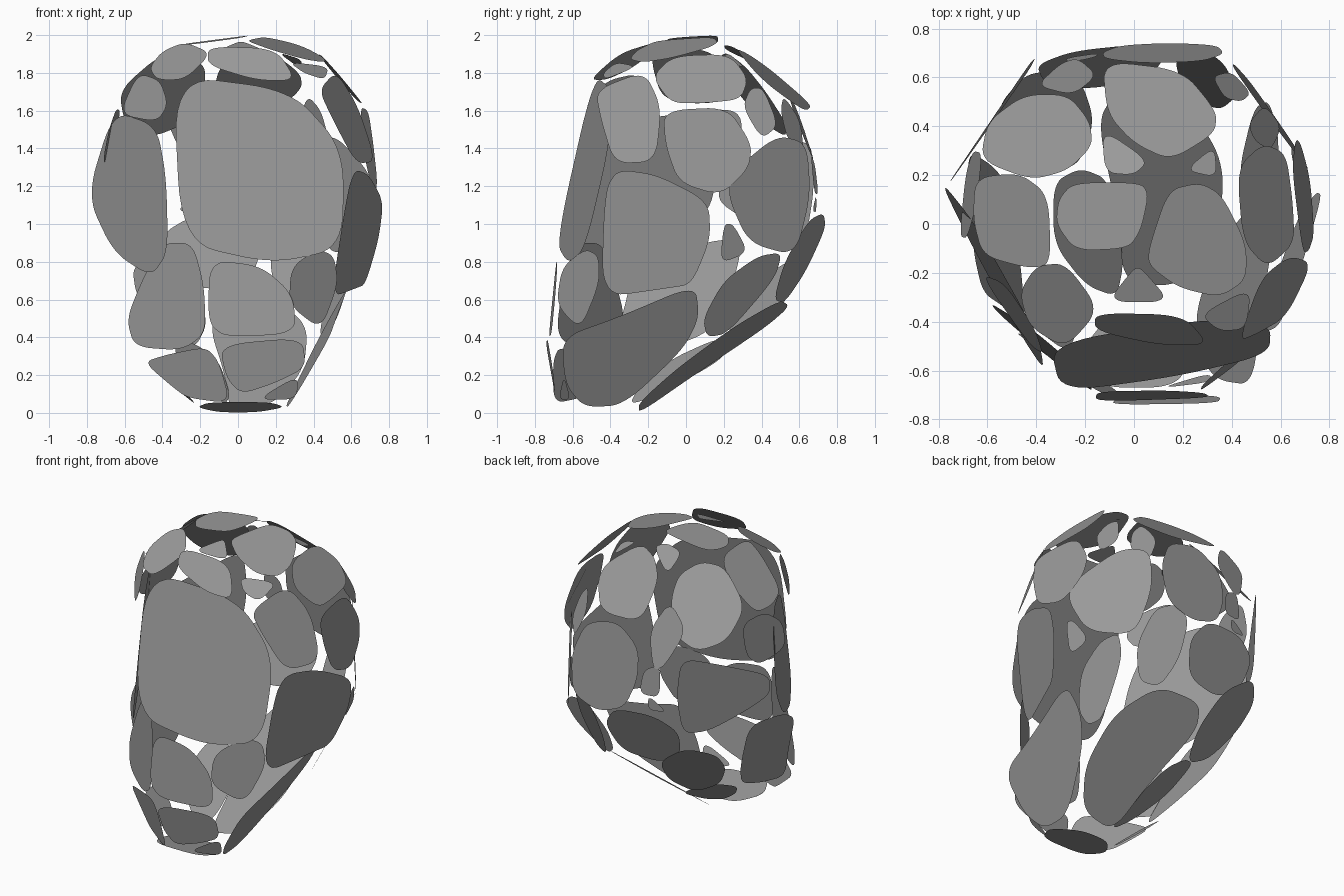
import bpy, bmesh
from mathutils import Vector

CENTRE = Vector((0, 0, 1))
grey = bpy.data.materials.new("plate_grey")
grey.diffuse_color = (0.32, 0.32, 0.32, 1)
# how a 2D outline plus depth maps to space for each drawing direction
VIEWS = {"front": lambda u, v, d: Vector((u, d, v)),
         "side": lambda u, v, d: Vector((d, u, v)),
         "top": lambda u, v, d: Vector((u, v, d))}


def rounded(corners, reach=0.38, steps=8):
    """Round every corner of a polygon with a quadratic curve."""
    pts = [Vector(c) for c in corners]
    out = []
    for i, p in enumerate(pts):
        a = p.lerp(pts[i - 1], reach)
        b = p.lerp(pts[(i + 1) % len(pts)], reach)
        for k in range(steps + 1):
            t = k / steps
            out.append(a * (1 - t) ** 2 + p * 2 * t * (1 - t) + b * t * t)
    return out


def plate(name, view, depth, tilt_u, tilt_v, *corners):
    """Flat rounded plate: outline in one view, lying on a tilted plane."""
    cu = (min(c[0] for c in corners) + max(c[0] for c in corners)) / 2
    cv = (min(c[1] for c in corners) + max(c[1] for c in corners)) / 2
    bm = bmesh.new()
    vs = [bm.verts.new(VIEWS[view](p.x, p.y, depth + tilt_u * (p.x - cu) + tilt_v * (p.y - cv)))
          for p in rounded(corners)]
    face = bm.faces.new(vs)
    face.normal_update()
    if face.normal.dot(face.calc_center_median() - CENTRE) < 0:
        face.normal_flip()
    mesh = bpy.data.meshes.new(name)
    bm.to_mesh(mesh)
    bm.free()
    mesh.materials.append(grey)
    bpy.context.collection.objects.link(bpy.data.objects.new(name, mesh))


# front plates
plate("front_main", "front", -.52, .19, .235, (-.345, 1.79), (.28, 1.71), (.56, 1.4), (.555, .87), (.18, .79), (-.3, .9))
plate("front_brow", "front", -.43, 0, .73, (-.16, 1.94), (.2, 1.93), (.31, 1.76), (.1, 1.76), (-.16, 1.84))
plate("front_upper_left", "front", -.34, -1.35, .45, (-.63, 1.58), (-.53, 1.8), (-.41, 1.76), (-.37, 1.63), (-.43, 1.54))
plate("front_cheek_left", "front", -.18, -1.72, .15, (-.66, 1.6), (-.43, 1.52), (-.38, 1.25), (-.37, .85),
      (-.46, .72), (-.66, .85), (-.8, 1.15))
plate("front_jaw_left", "front", -.49, -.85, .1, (-.4, .9), (-.24, .9), (-.18, .68), (-.17, .42), (-.3, .33),
      (-.55, .35), (-.59, .5), (-.5, .72))
plate("front_jaw_middle", "front", -.7, .03, .1, (-.15, .81), (.12, .78), (.29, .63), (.31, .42), (-.07, .4), (-.16, .48))
plate("front_jaw_right", "front", -.57, .83, .1, (.28, .77), (.42, .87), (.51, .83), (.53, .68), (.44, .44), (.27, .57))
plate("front_low_left", "front", -.575, -.68, -.2, (-.5, .27), (-.37, .31), (-.17, .35), (-.1, .27), (-.04, .05),
      (-.27, .08), (-.35, .14))
plate("front_low_middle", "front", -.715, .03, -.17, (-.1, .36), (.34, .4), (.36, .24), (.2, .16), (.02, .1), (-.06, .18))
plate("front_low_right", "front", -.66, .3, -.3, (.1, .07), (.32, .2), (.31, .07))

# right side plates
plate("right_temple", "side", .57, .5, -.375, (-.48, 1.71), (-.22, 1.81), (-.13, 1.62), (-.16, 1.33), (-.38, 1.32), (-.45, 1.55))
plate("right_cheek", "side", .645, .36, .144, (-.45, .61), (-.43, 1.18), (-.36, 1.29), (-.15, 1.26), (.12, 1.12),
      (.13, .92), (.03, .68), (-.1, .66))
plate("right_jaw", "side", .43, -.08, .57, (-.66, .4), (-.35, .51), (.05, .68), (.07, .5), (-.02, .33), (-.33, .04),
      (-.54, .03), (-.64, .15))
plate("right_middle", "side", .695, -.12, -.15, (-.12, 1.6), (.22, 1.62), (.35, 1.42), (.33, 1.29), (.18, 1.15),
      (-.04, 1.22), (-.11, 1.42))
plate("right_rear", "side", .562, -.71, -.05, (.25, 1.28), (.48, 1.47), (.64, 1.43), (.66, 1.15), (.58, .83),
      (.33, .9), (.22, 1.15))
plate("right_upper", "side", .54, -.05, -.85, (-.18, 1.78), (-.07, 1.89), (.23, 1.9), (.33, 1.77), (.29, 1.66),
      (.1, 1.64), (-.08, 1.64))
plate("right_upper_rear", "side", .54, -.4, -.5, (.3, 1.62), (.34, 1.72), (.41, 1.72), (.49, 1.52), (.4, 1.45))
plate("right_small", "side", .67, -.3, .25, (.18, .79), (.2, 1.0), (.25, 1.0), (.33, .85))
plate("right_low_rear", "side", .51, -.4, .55, (.09, .5), (.2, .7), (.38, .83), (.51, .85), (.47, .71), (.22, .42), (.11, .4))

# left side plates
plate("left_jaw", "side", -.565, 0, -.36, (-.43, .25), (-.34, .5), (-.28, .75), (-.1, .86), (.31, .94), (.23, .6),
      (.13, .43), (-.15, .32))
plate("left_rear", "side", -.58, .69, -.03, (.18, 1.25), (.42, 1.36), (.66, 1.46), (.68, 1.2), (.64, .94), (.5, .93),
      (.3, 1.03), (.17, 1.12))
plate("left_middle", "side", -.67, .12, .2, (-.05, 1.34), (-.06, 1.5), (.08, 1.61), (.29, 1.6), (.3, 1.4), (.2, 1.31))
plate("left_low_small", "side", -.32, -.1, -1.05, (-.53, .1), (-.4, .04), (-.25, .12), (-.25, .23), (-.42, .23))

# crown plates
plate("crown_front_left", "top", 1.855, .35, .57, (-.47, -.28), (-.4, -.17), (-.28, -.16), (-.14, -.35), (-.28, -.51), (-.43, -.42))
plate("crown_front_right", "top", 1.83, -.35, .45, (.48, -.26), (.27, -.37), (.35, -.44), (.46, -.43))
plate("crown_rear_left", "top", 1.69, .42, -1.2, (-.63, .26), (-.6, .42), (-.45, .53), (-.27, .53), (-.18, .42),
      (-.17, .32), (-.27, .22), (-.42, .18))
plate("crown_left", "top", 1.785, .93, 0, (-.65, .19), (-.47, .21), (-.35, .12), (-.34, -.17), (-.44, -.18),
      (-.62, -.13), (-.66, .02))
plate("crown_middle", "top", 1.97, .13, .03, (-.31, .1), (-.25, .17), (.03, .17), (.06, .12), (.03, -.02),
      (-.02, -.1), (-.24, -.11), (-.32, 0))
plate("crown_right", "top", 1.93, -.25, .15, (.06, -.1), (.14, .14), (.27, .17), (.36, .12), (.46, -.08),
      (.46, -.23), (.35, -.3), (.18, -.26), (.06, -.17))
plate("crown_rear", "top", 1.76, -.2, -.88, (-.13, .67), (.2, .63), (.34, .46), (.33, .37), (.15, .26), (0, .33), (-.11, .45))
plate("crown_small_left", "top", 1.9, .2, -.45, (-.13, .39), (.06, .26), (0, .2), (-.12, .21))
plate("crown_small_right", "top", 1.87, -.4, -.4, (.21, .22), (.33, .32), (.34, .19))
plate("crown_small_front", "top", 1.94, 0, .35, (-.11, -.32), (0, -.18), (.03, -.18), (.15, -.32))

# back plates
plate("back_middle", "front", .7, 0, -.14, (-.12, 1.45), (.05, 1.58), (.28, 1.52), (.37, 1.3), (.34, 1.05),
      (.15, .98), (-.05, 1.05), (-.13, 1.25))
plate("back_upper_left", "front", .6, .1, -.36, (-.25, 1.75), (-.15, 1.55), (-.23, 1.33), (-.3, 1.37), (-.4, 1.6))
plate("back_upper_right", "front", .56, -.7, -.42, (.32, 1.55), (.37, 1.68), (.44, 1.6), (.48, 1.45), (.4, 1.37))
plate("back_low_right", "front", .6, -.55, .48, (.18, .98), (.27, 1.06), (.38, 1.02), (.42, .8), (.35, .6), (.23, .58), (.17, .75))
plate("back_low_left", "front", .64, .12, .42, (-.4, .95), (-.25, 1.04), (.02, 1.03), (.13, .88), (.06, .68), (-.2, .65), (-.37, .77))
plate("back_small_upper", "front", .68, .15, -.1, (-.27, 1.37), (-.16, 1.32), (-.14, 1.16), (-.28, 1.16))
plate("back_small_lower", "front", .68, .15, 0, (-.33, 1.07), (-.2, 1.16), (-.2, 1.06))

# underside plates
plate("under_main", "top", .32, .24, .72, (-.04, -.25), (.2, -.25), (.35, -.05), (.37, .25), (.22, .5),
      (-.07, .55), (-.15, .42), (-.07, .05))
plate("under_rear_left", "top", .6, -.6, .95, (-.54, .34), (-.56, .48), (-.43, .63), (-.22, .6), (-.16, .42),
      (-.23, .23), (-.41, .22))
plate("under_left", "top", .225, -.55, .45, (-.33, .17), (-.22, .23), (-.1, .18), (-.04, -.15), (-.07, -.3),
      (-.2, -.25), (-.33, -.08))
plate("under_base", "top", .03, 0, -.18, (-.22, -.52), (-.15, -.67), (.17, -.67), (.25, -.52), (.1, -.37), (-.1, -.37))
